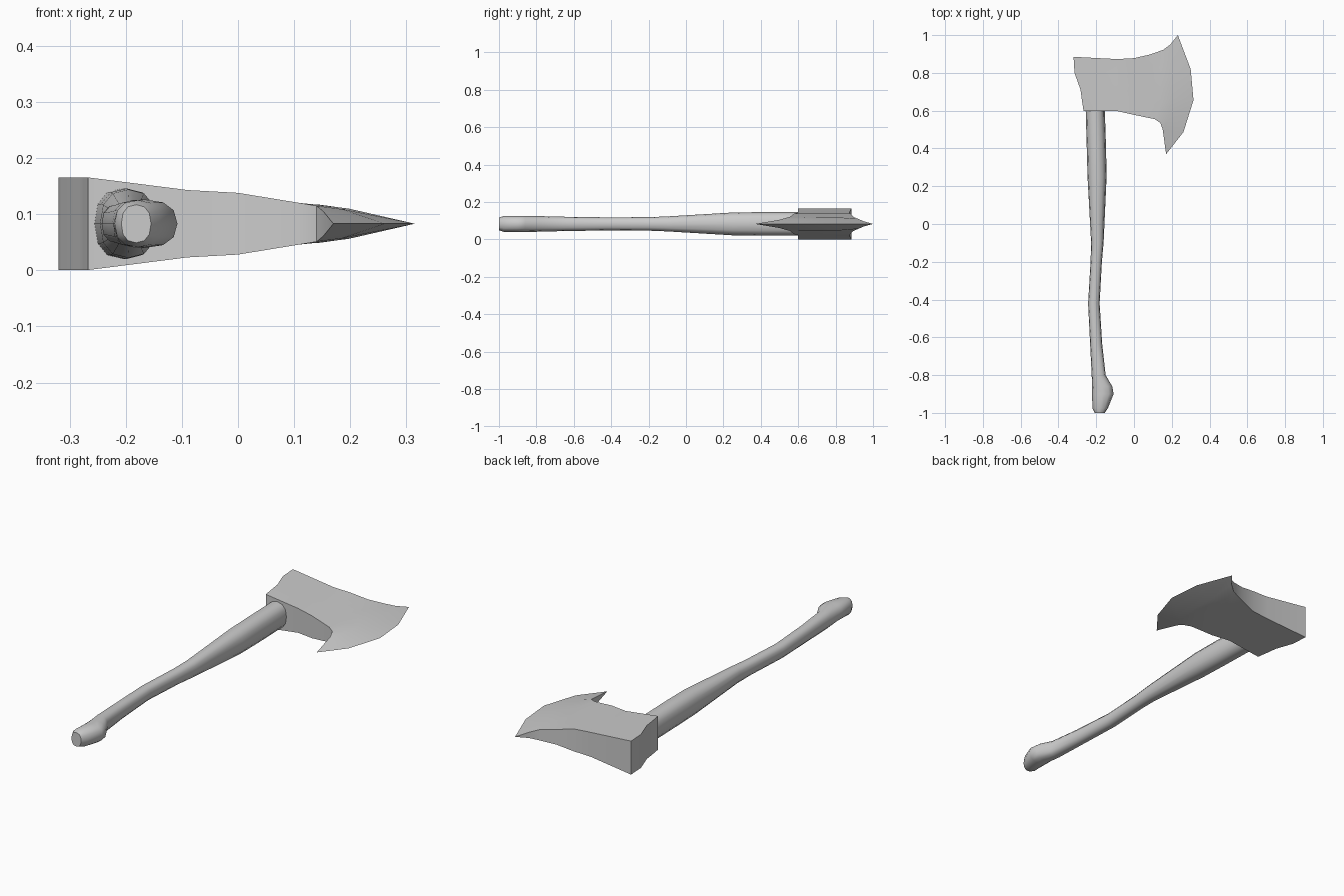
import bpy, bmesh, math

if "Cube" in bpy.data.objects:
    bpy.data.objects.remove(bpy.data.objects["Cube"])

ZC = 0.083  # mid plane of the axe


def finish(bm, name, angle):
    bmesh.ops.remove_doubles(bm, verts=bm.verts, dist=1e-5)
    bmesh.ops.recalc_face_normals(bm, faces=bm.faces)
    me = bpy.data.meshes.new(name)
    bm.to_mesh(me)
    bm.free()
    ob = bpy.data.objects.new(name, me)
    bpy.context.collection.objects.link(ob)
    bpy.ops.object.select_all(action='DESELECT')
    ob.select_set(True)
    bpy.context.view_layer.objects.active = ob
    bpy.ops.object.shade_smooth_by_angle(angle=math.radians(angle))
    return ob


# Head: columns run from poll to cutting edge, five points each (x, y, half thickness)
def straight(bottom, top, h):
    return [(bottom[0] + (top[0] - bottom[0]) * t / 4,
             bottom[1] + (top[1] - bottom[1]) * t / 4, h) for t in range(5)]


columns = [
    [(-.267, .598, .0825), (-.275, .65, .0825), (-.283, .71, .0825),
     (-.315, .80, .0825), (-.32, .885, .0825)],
    straight((-.09, .598), (-.09, .873), .060),
    straight((0, .578), (0, .878), .055),
    straight((.11, .555), (.08, .896), .037),
    [(.14, .535, .032), (.14, .63, .034), (.14, .73, .034), (.145, .83, .034), (.155, .922, .026)],
    [(.152, .50, .022), (.185, .56, .026), (.197, .67, .027), (.195, .80, .027), (.192, .95, .014)],
    [(.17, .37, 0), (.262, .487, 0), (.315, .656, 0), (.30, .82, 0), (.232, 1.0, 0)],
]
bm = bmesh.new()
sides = [[[bm.verts.new((x, y, ZC + s * h)) for x, y, h in col] for col in columns] for s in (1, -1)]
up, low = sides
for side in sides:
    for a, b in zip(side, side[1:]):
        for j in range(4):
            bm.faces.new((a[j], a[j + 1], b[j + 1], b[j]))
for i in range(len(columns) - 1):
    for j in (0, 4):
        bm.faces.new((up[i][j], up[i + 1][j], low[i + 1][j], low[i][j]))
for j in range(4):
    bm.faces.new((up[0][j], up[0][j + 1], low[0][j + 1], low[0][j]))
finish(bm, "axe_head", 30)

# Handle: stations (y, left x, right x, half height)
stations = [
    (-1.0, -.208, -.155, .034), (-.975, -.220, -.138, .042), (-.90, -.222, -.108, .043),
    (-.86, -.222, -.115, .043), (-.80, -.224, -.150, .042), (-.64, -.232, -.168, .038),
    (-.42, -.243, -.182, .035), (-.20, -.230, -.170, .036), (-.10, -.227, -.161, .040),
    (.25, -.246, -.145, .061), (.40, -.250, -.148, .063), (.65, -.257, -.156, .063)]
N = 12
bm = bmesh.new()
rings = []
for y, x0, x1, h in stations:
    ring = []
    for k in range(N):
        a = 2 * math.pi * k / N
        c, s = math.cos(a), math.sin(a)
        px = math.copysign(abs(c) ** 0.85, c)
        pz = math.copysign(abs(s) ** 0.85, s)
        ring.append(bm.verts.new(((x0 + x1) / 2 + (x1 - x0) / 2 * px, y, ZC + h * pz)))
    rings.append(ring)
for a, b in zip(rings, rings[1:]):
    for k in range(N):
        bm.faces.new((a[k], a[(k + 1) % N], b[(k + 1) % N], b[k]))
bm.faces.new(rings[0])
bm.faces.new(rings[-1])
finish(bm, "handle", 45)
